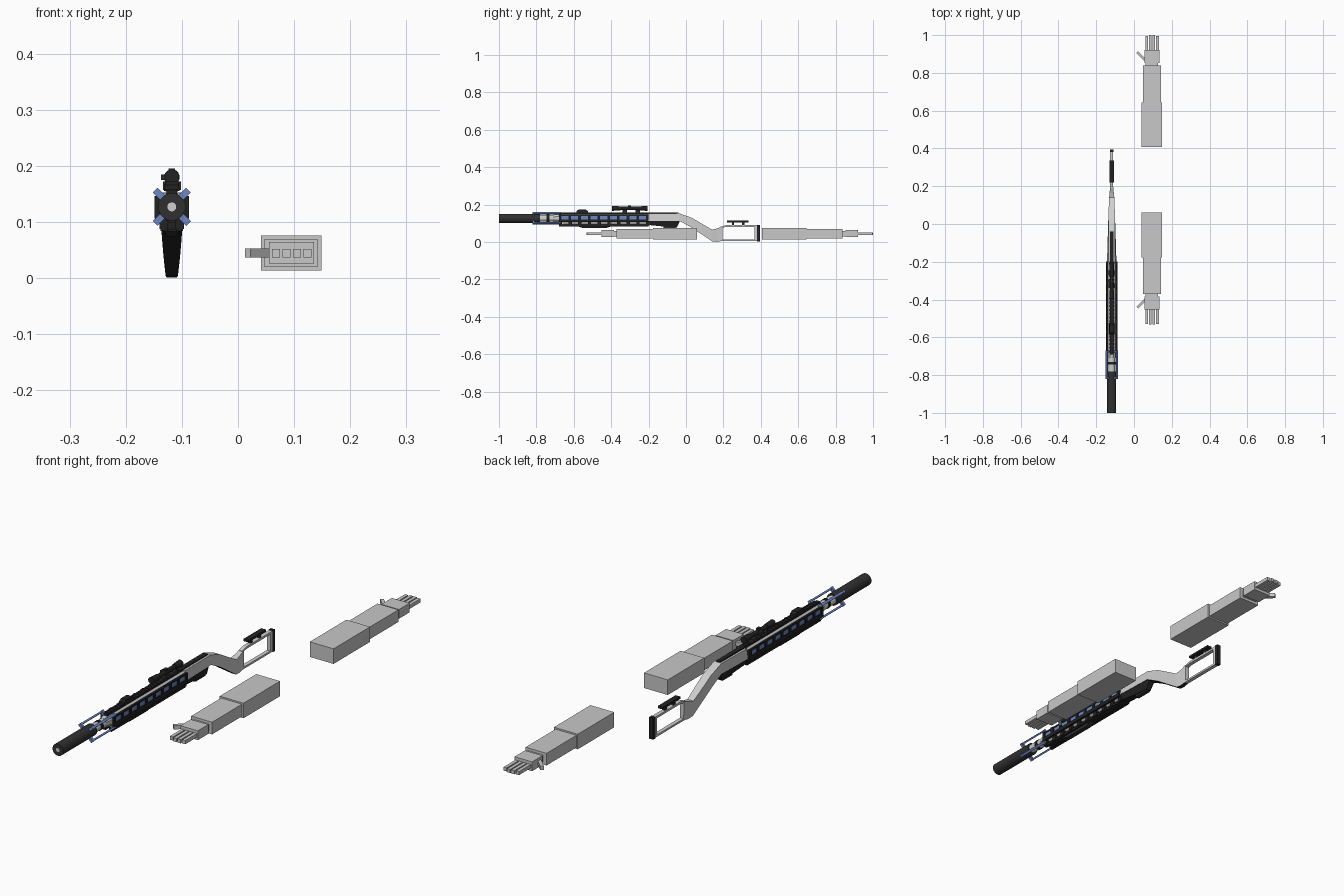
import bpy, bmesh, math
from mathutils import Matrix, Vector

if "Cube" in bpy.data.objects:
    bpy.data.objects.remove(bpy.data.objects["Cube"], do_unlink=True)


def material(name, rgb):
    m = bpy.data.materials.new(name)
    m.use_nodes = True
    m.diffuse_color = (*rgb, 1)
    m.node_tree.nodes["Principled BSDF"].inputs["Base Color"].default_value = (*rgb, 1)
    return m


SKIN = material("pale grey", (0.58, 0.58, 0.58))
METAL = material("light metal", (0.62, 0.62, 0.62))
BLACK = material("black", (0.016, 0.016, 0.016))
DARK = material("charcoal", (0.03, 0.03, 0.03))
BLUE = material("steel blue", (0.15, 0.24, 0.56))

GX, GZ = -0.118, 0.127   # barrel axis


def finish(name, bm, *mats):
    bmesh.ops.recalc_face_normals(bm, faces=bm.faces)
    me = bpy.data.meshes.new(name)
    bm.to_mesh(me)
    bm.free()
    for m in mats:
        me.materials.append(m)
    ob = bpy.data.objects.new(name, me)
    bpy.context.collection.objects.link(ob)
    return ob


def add_box(bm, x0, x1, y0, y1, z0, z1, matrix=Matrix()):
    c = Vector((x0 + x1, y0 + y1, z0 + z1)) / 2
    size = Matrix.Diagonal((x1 - x0, y1 - y0, z1 - z0, 1))
    bmesh.ops.create_cube(bm, size=1, matrix=matrix @ Matrix.Translation(c) @ size)


def box(name, mat, *bounds):
    bm = bmesh.new()
    add_box(bm, *bounds)
    return finish(name, bm, mat)


def centred_box(name, mat, half, y0, y1, z0, z1):
    return box(name, mat, GX - half, GX + half, y0, y1, z0, z1)


def tube(name, mat, y0, y1, r0, r1=None, z=GZ, sides=16):
    bm = bmesh.new()
    turn = Matrix.Rotation(math.pi / 2, 4, "X") @ Matrix.Rotation(math.pi / sides, 4, "Z")
    bmesh.ops.create_cone(bm, cap_ends=True, segments=sides, radius1=r1 or r0, radius2=r0,
                          depth=y1 - y0,
                          matrix=Matrix.Translation((GX, (y0 + y1) / 2, z)) @ turn)
    return finish(name, bm, mat)


def loft(name, stations, *mats):
    """Rectangular sections along y: (y, bottom, top, bottom half width, top half width)."""
    bm = bmesh.new()
    rings = [[bm.verts.new((GX + x, y, z)) for x, z in ((-wb, b), (wb, b), (wt, t), (-wt, t))]
             for y, b, t, wb, wt in stations]
    for a, b in zip(rings, rings[1:]):
        for i in range(4):
            bm.faces.new((a[i], a[i - 1], b[i - 1], b[i]))
    bm.faces.new(rings[0])
    bm.faces.new(rings[-1])
    return finish(name, bm, *mats)


# Arms: stepped boxes ending in an open hand, pointing forward and backward
def arm(label, start, way):
    def part(name, x0, x1, d0, d1, z0, z1):
        ya, yb = sorted((start + way * d0, start + way * d1))
        return box(label + "_" + name, SKIN, x0, x1, ya, yb, z0, z1)

    part("upper_arm", 0.041, 0.149, 0, 0.237, 0.014, 0.076)
    part("forearm", 0.047, 0.142, 0.237, 0.431, 0.02, 0.07)
    part("wrist", 0.062, 0.128, 0.431, 0.445, 0.031, 0.059)
    part("palm", 0.055, 0.135, 0.445, 0.513, 0.026, 0.064)
    for i in range(4):
        x = 0.061 + 0.0187 * i
        part("finger_%d" % (i + 1), x, x + 0.014, 0.513, 0.593 - 0.004 * (i in (0, 3)), 0.037, 0.052)
    bm = bmesh.new()
    base = Matrix.Translation((0.058, start + way * 0.462, 0.045))
    add_box(bm, -0.058, 0, -0.007, 0.007, -0.008, 0.008,
            base @ Matrix.Rotation(-way * math.radians(45), 4, "Z"))
    finish(label + "_thumb", bm, SKIN)


arm("front_arm", 0.06, -1)
arm("rear_arm", 0.407, 1)

# Barrel and muzzle
tube("muzzle_sleeve", DARK, -1, -0.78, 0.0245)
tube("muzzle_bore", METAL, -1.001, -0.99, 0.008)
tube("barrel", METAL, -0.79, -0.69, 0.018)
tube("barrel_collar", METAL, -0.71, -0.675, 0.02, 0.026, sides=8)
tube("barrel_ring", BLACK, -0.745, -0.73, 0.02)

# Four blue braces around the barrel
bm = bmesh.new()
for k in range(4):
    m = Matrix.Translation((GX, 0, GZ)) @ Matrix.Rotation(math.radians(45 + 90 * k), 4, "Y")
    add_box(bm, -0.005, 0.005, -0.82, -0.67, 0.034, 0.041, m)
    for y in (-0.82, -0.68):
        add_box(bm, -0.006, 0.006, y, y + 0.011, 0.018, 0.042, m)
finish("barrel_braces", bm, BLUE)

# Fore-end: pale core, blue insert and black ladder cage
tube("fore_end_core", METAL, -0.68, -0.2, 0.024, sides=8)
box("blue_insert", BLUE, GX - 0.0265, GX + 0.0265, -0.67, -0.2, 0.12, 0.139)
bm = bmesh.new()
for s in (-1, 1):
    for z0, z1, x0, x1 in ((0.139, 0.146, 0.02, 0.028), (0.106, 0.121, 0.022, 0.031),
                           (0.084, 0.094, 0.008, 0.02)):
        xs = sorted((GX + s * x0, GX + s * x1))
        add_box(bm, *xs, -0.68, -0.2, z0, z1)
    for i in range(10):
        y = -0.68 + i * 0.0518
        xs = sorted((GX + s * 0.022, GX + s * 0.031))
        add_box(bm, *xs, y, y + 0.014, 0.106, 0.146)
        xs = sorted((GX + s * 0.007, GX + s * 0.022))
        add_box(bm, *xs, y, y + 0.018, 0.088, 0.112)
finish("fore_end_cage", bm, BLACK)
centred_box("lower_rail", BLACK, 0.012, -0.66, -0.2, 0.086, 0.1)
loft("fore_grip", [(-0.58, 0.084, 0.09, 0.012, 0.014), (-0.55, 0.074, 0.09, 0.01, 0.014),
                   (-0.43, 0.074, 0.09, 0.01, 0.014), (-0.40, 0.084, 0.09, 0.012, 0.014)], DARK)

# Top rail with teeth, and front sight
centred_box("top_rail", BLACK, 0.009, -0.69, -0.04, 0.148, 0.157)
bm = bmesh.new()
for i in range(24):
    y = -0.68 + i * 0.02
    add_box(bm, GX - 0.011, GX + 0.011, y, y + 0.01, 0.154, 0.159)
finish("rail_teeth", bm, BLACK)
loft("front_sight", [(-0.585, 0.155, 0.166, 0.014, 0.012), (-0.575, 0.155, 0.173, 0.014, 0.012),
                     (-0.535, 0.155, 0.173, 0.014, 0.012), (-0.525, 0.155, 0.166, 0.014, 0.012)], BLACK)

# Scope
tube("scope_tube", BLACK, -0.38, -0.21, 0.009, z=0.18)
tube("scope_front_bell", BLACK, -0.395, -0.35, 0.0135, 0.011, z=0.18)
tube("scope_eyepiece", BLACK, -0.245, -0.205, 0.011, 0.014, z=0.18)
for i, y in enumerate((-0.34, -0.27)):
    centred_box("scope_mount_%d" % (i + 1), DARK, 0.016, y, y + 0.025, 0.157, 0.172)
box("scope_side_knob", DARK, GX - 0.019, GX, -0.31, -0.293, 0.175, 0.185)
centred_box("scope_top_knob", DARK, 0.006, -0.31, -0.293, 0.18, 0.195)

# Receiver, sloping grip and skeleton butt
stock = loft("receiver_and_grip", [
    (-0.2, 0.113, 0.152, 0.025, 0.018), (-0.035, 0.113, 0.153, 0.02, 0.017),
    (0.03, 0.078, 0.13, 0.018, 0.017), (0.085, 0.041, 0.098, 0.015, 0.016),
    (0.14, 0.004, 0.066, 0.011, 0.014), (0.165, 0.001, 0.072, 0.009, 0.011),
    (0.195, 0.006, 0.084, 0.008, 0.009)], METAL, BLACK)
for f in stock.data.polygons:
    if f.normal.z < -0.5:
        f.material_index = 1
loft("butt_top_bar", [(0.185, 0.075, 0.082, 0.008, 0.008), (0.215, 0.081, 0.09, 0.008, 0.008),
                      (0.38, 0.081, 0.09, 0.008, 0.008)], METAL)
centred_box("butt_bottom_bar", METAL, 0.008, 0.18, 0.38, 0.005, 0.013)
centred_box("butt_back_bar", METAL, 0.008, 0.367, 0.38, 0.005, 0.09)
centred_box("butt_pad", BLACK, 0.009, 0.38, 0.395, 0.003, 0.092)
centred_box("cheek_rest", BLACK, 0.011, 0.22, 0.335, 0.105, 0.114)
for i, y in enumerate((0.245, 0.3)):
    centred_box("cheek_post_%d" % (i + 1), DARK, 0.005, y, y + 0.012, 0.088, 0.107)

# Lower receiver with magazine
loft("lower_receiver", [(-0.21, 0.092, 0.118, 0.017, 0.025), (-0.13, 0.084, 0.116, 0.014, 0.022),
                        (-0.05, 0.078, 0.116, 0.011, 0.02), (-0.035, 0.108, 0.116, 0.011, 0.019)], BLACK)
centred_box("magazine", DARK, 0.009, -0.12, -0.055, 0.073, 0.09)

# Soft shading on the round parts
rounds = [o for o in bpy.context.collection.objects
          if o.name.startswith(("muzzle", "barrel_ring", "scope_tube", "scope_front", "scope_eye"))
          or o.name == "barrel"]
for o in bpy.context.view_layer.objects:
    o.select_set(o in rounds)
bpy.context.view_layer.objects.active = rounds[0]
bpy.ops.object.shade_smooth_by_angle(angle=math.radians(35))
